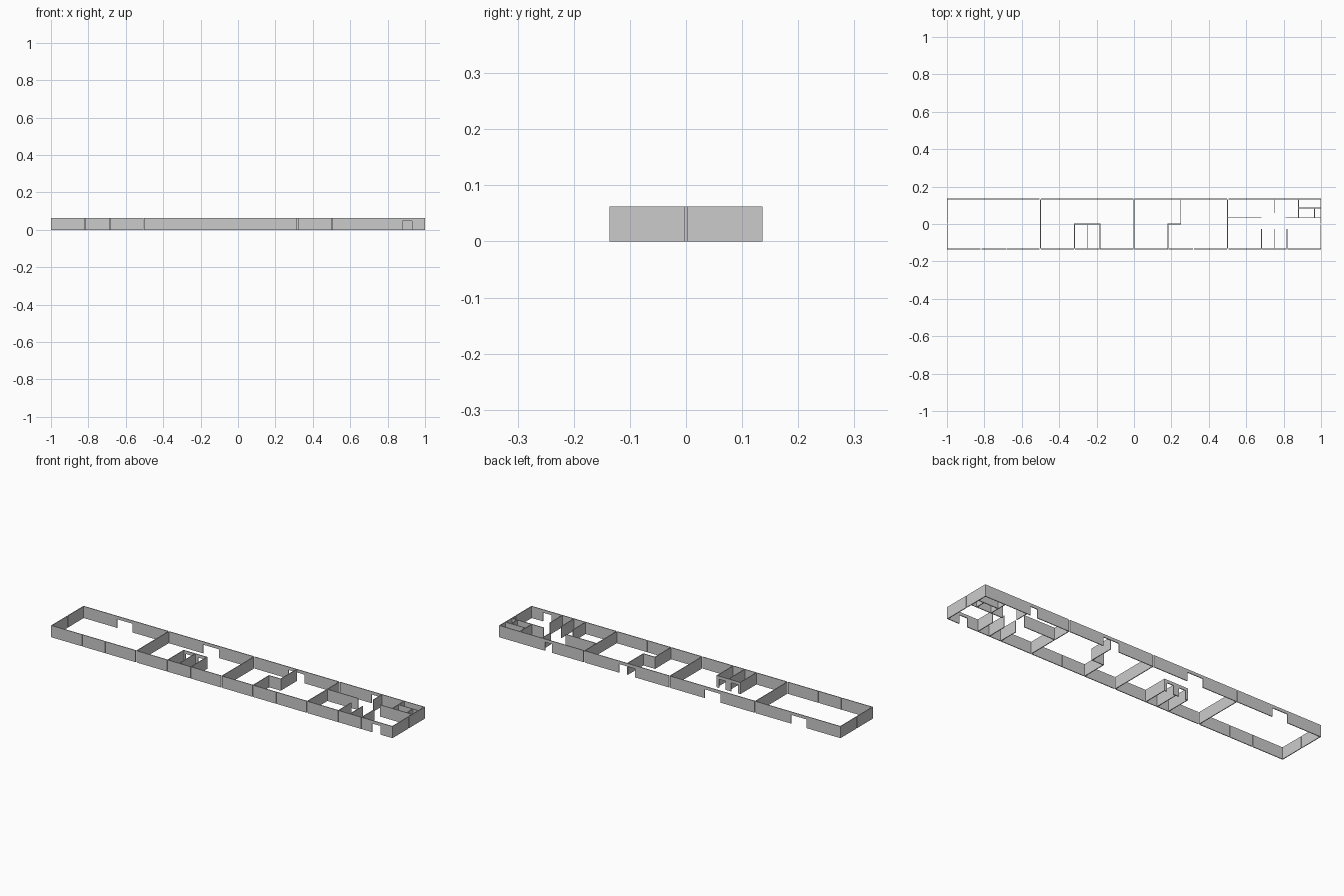
import bpy
import bmesh

if "Cube" in bpy.data.objects:
    bpy.data.objects.remove(bpy.data.objects["Cube"], do_unlink=True)

HEIGHT = 0.062      # wall height
DOOR = 0.046        # door opening height
T = 0.004           # wall thickness
X, Y = 1.0, 0.136   # half size of the building
IN = Y - T          # inner face of the long walls

grey = bpy.data.materials.new("wall grey")
grey.use_nodes = True
grey.diffuse_color = (0.6, 0.6, 0.6, 1)
grey.node_tree.nodes["Principled BSDF"].inputs["Base Color"].default_value = grey.diffuse_color


def prism(bm, outline, axis, centre):
    """Extrude a (length, height) outline through the wall thickness."""
    def point(a, z, off):
        return (a, centre + off, z) if axis == "x" else (centre + off, a, z)
    sides = [[bm.verts.new(point(a, z, s * T / 2)) for a, z in outline] for s in (-1, 1)]
    near, far = sides
    bm.faces.new(near)
    bm.faces.new(far[::-1])
    for i in range(len(near)):
        j = (i + 1) % len(near)
        bm.faces.new((near[j], near[i], far[i], far[j]))


def wall(name, axis, centre, spans, doors=()):
    """Straight wall along an axis, in one or more panels with door openings."""
    bm = bmesh.new()
    for start, end in spans:
        outline = [(start, 0)]
        for a, b in sorted(doors):
            if start < a and b < end:
                outline += [(a, 0), (a, DOOR), (b, DOOR), (b, 0)]
        outline += [(end, 0), (end, HEIGHT), (start, HEIGHT)]
        prism(bm, outline, axis, centre)
    bmesh.ops.recalc_face_normals(bm, faces=bm.faces)
    mesh = bpy.data.meshes.new(name)
    bm.to_mesh(mesh)
    bm.free()
    mesh.materials.append(grey)
    obj = bpy.data.objects.new(name, mesh)
    bpy.context.collection.objects.link(obj)


# Long outer walls, one set per unit, with seams between panels
units = ["first", "second", "third", "fourth"]
back_doors = [(-0.80, -0.71), (-0.296, -0.204), (0.204, 0.296), (0.69, 0.73)]
JOINT, SEAM = 0.004, 0.0015
for i, unit in enumerate(units):
    x0 = -X + i * 0.5
    left = x0 + (JOINT if i else 0)
    right = x0 + 0.5 - (JOINT if i < 3 else 0)
    s1, s2 = x0 + 0.182, x0 + 0.318
    wall(unit + "_back_wall", "x", Y - T / 2, [(left, right)], [back_doors[i]])
    wall(unit + "_front_wall", "x", -Y + T / 2,
         [(left, s1 - SEAM), (s1 + SEAM, s2 - SEAM), (s2 + SEAM, right)],
         [(0.88, 0.93)])

# End walls in two panels
for name, side in (("right_end_wall", -1), ("left_end_wall", 1)):
    wall(name, "y", side * (X - T / 2), [(-IN, -0.002), (0.002, IN)])

# Party walls between units
for i in (1, 2, 3):
    wall(f"party_wall_{i}", "y", -X + i * 0.5, [(-IN, IN)])

# Pair of small cabins in the second unit
for i, x in enumerate((-0.318, -0.25, -0.182)):
    wall(f"cabin_partition_{i + 1}", "y", x, [(-IN, -T / 2)])
wall("cabin_door_wall", "x", 0, [(-0.32, -0.18)], [(-0.306, -0.266), (-0.234, -0.194)])

# Stepped partition in the third unit
wall("step_front", "y", 0.182, [(-IN, -T / 2)])
wall("step_middle", "x", 0, [(0.18, 0.252)])
wall("step_back", "y", 0.25, [(T / 2, IN)])

# Rooms in the fourth unit
wall("long_room_wall", "x", 0.033, [(0.503, 0.682)])
wall("corner_room_wall", "x", 0.033, [(0.81, X - T)])
wall("entry_wall", "y", 0.75, [(0.06, IN)])
wall("corner_side_wall", "y", 0.88, [(0.035, IN)])
wall("closet_wall", "x", 0.085, [(0.882, X - T)])
wall("closet_divider", "y", 0.965, [(0.035, 0.083)])
for i, x in enumerate((0.682, 0.75, 0.818)):
    wall(f"stall_partition_{i + 1}", "y", x, [(-IN, -0.028)])
